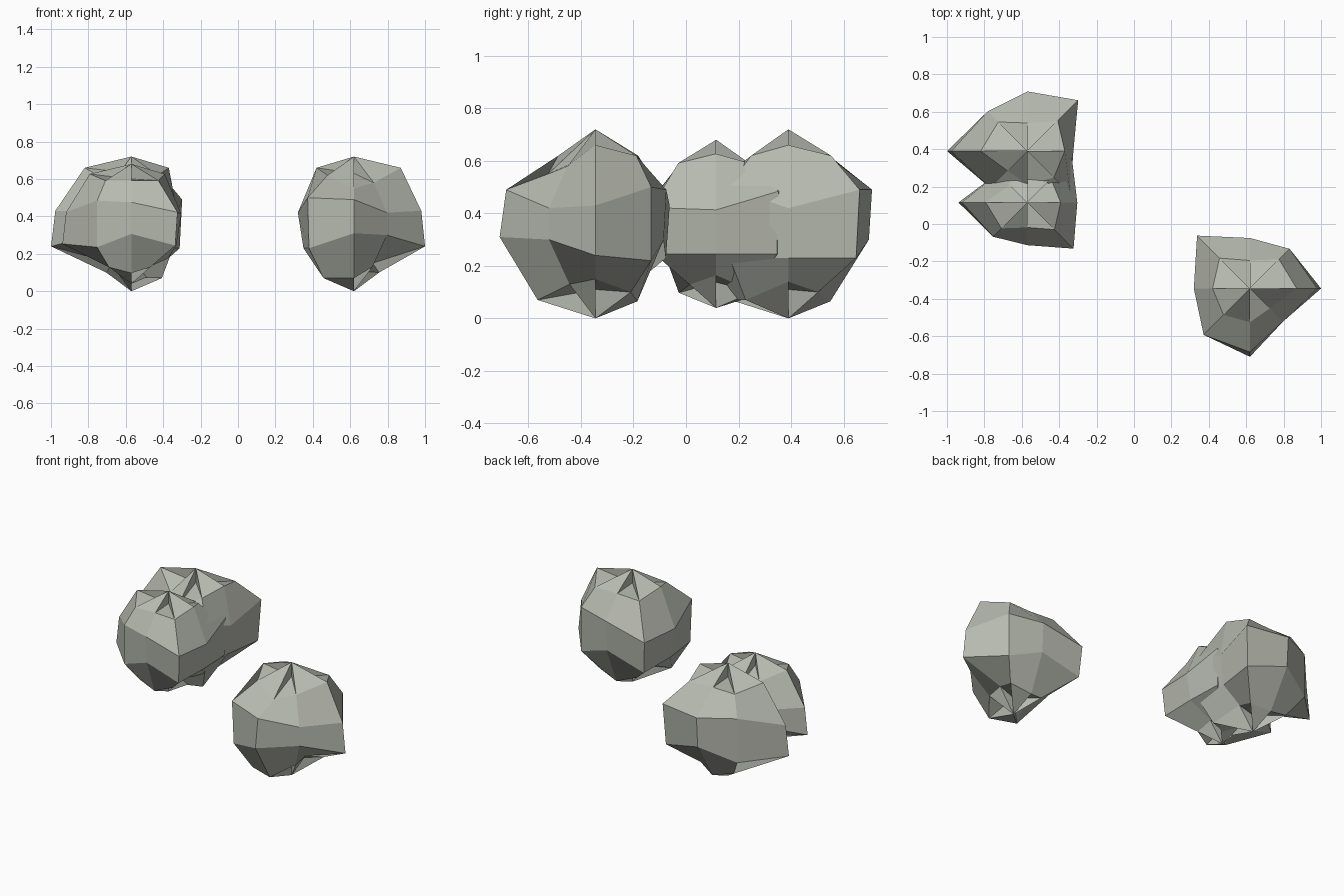
import bpy, bmesh
from math import cos, sin, pi

cube = bpy.data.objects.get("Cube")
if cube:
    bpy.data.objects.remove(cube, do_unlink=True)

# Stone material
stone = bpy.data.materials.new("grey_green_stone")
stone.use_nodes = True
colour = (0.47, 0.49, 0.43, 1)
stone.diffuse_color = colour
bsdf = stone.node_tree.nodes["Principled BSDF"]
bsdf.inputs["Base Color"].default_value = colour
bsdf.inputs["Roughness"].default_value = 0.9

# Rings from crown to base: (radius, height) every eighth turn from +x
RINGS = [
    [(.25, .66), (.22, .62), (.15, .62), (.23, .62), (.2, .66), (.2, .62), (.18, .55), (.15, .58)],
    [(.36, .43), (.3, .5), (.27, .49), (.4, .43), (.3, .42), (.35, .5), (.34, .49), (.25, .42)],
    [(.38, .24), (.3, .22), (.26, .3), (.38, .23), (.27, .23), (.34, .23), (.365, .31), (.25, .3)],
    [(.1, .15), (.19, .1), (.16, .065), (.16, .1), (.1, .14), (.23, .07), (.22, .07), (.14, .13)],
]
MID = 0.36


def fan(bm, ring, peak, notch, low):
    """Pleated cap: alternate sectors are sunk, with upright walls between."""
    tips = [bm.verts.new((0, 0, z)) for z in (peak, notch)]
    for i, v in enumerate(ring):
        bm.faces.new((v, ring[(i + 1) % len(ring)], tips[i % 2 == low]))
        bm.faces.new((v, tips[0], tips[1]))


def rock(name, centre, flip, size, low, bulge=(1,) * 8, lift=0):
    """bulge widens the two middle rings by direction; lift raises one corner."""
    bm = bmesh.new()
    rings = []
    for level, row in enumerate(RINGS):
        ring = []
        for i, (r, z) in enumerate(row):
            if level in (1, 2):
                r *= bulge[i]
            if (level, i) == (1, 3):
                z += lift
            a = i * pi / 4
            ring.append(bm.verts.new((r * cos(a), r * sin(a), z)))
        rings.append(ring)
    # Faceted sides
    for top, base in zip(rings, rings[1:]):
        for i in range(8):
            j = (i + 1) % 8
            bm.faces.new((top[i], base[i], base[j], top[j]))
    # Crown and underside
    fan(bm, rings[0], .72, .63, low)
    fan(bm, rings[-1], 0, .11, low)
    # Place, with mirroring and scaling about the middle height
    for v in bm.verts:
        x, y, z = v.co
        v.co = (centre[0] + x * flip[0] * size,
                centre[1] + y * flip[1] * size,
                MID + (z - MID) * size)
    bmesh.ops.recalc_face_normals(bm, faces=bm.faces)
    mesh = bpy.data.meshes.new(name)
    bm.to_mesh(mesh)
    bm.free()
    mesh.materials.append(stone)
    obj = bpy.data.objects.new(name, mesh)
    bpy.context.collection.objects.link(obj)


rock("left_rock", (.62, -.345), (1, 1), 1, 0)
rock("back_rock", (-.57, .39), (-1, 1), 1, 1, (1.13, 1, 1.18, .96, .82, .93, .9, 1.12), .06)
rock("small_rock", (-.57, .115), (-1, -1), .89, 0, (1.09, .97, .95, .98, 1, 1.08, 1, 1))
